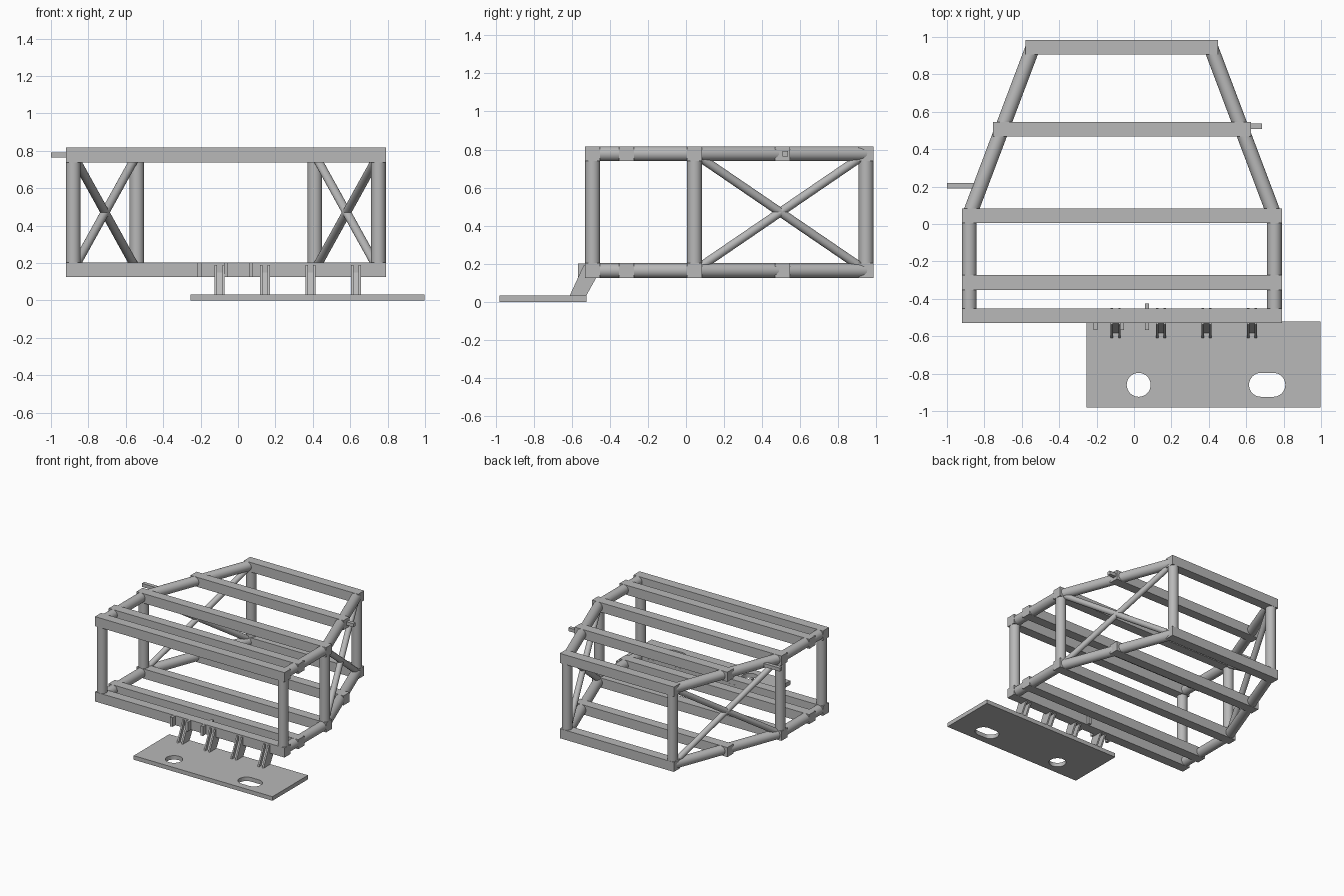
import bpy, bmesh, math
from mathutils import Vector, Matrix

cube = bpy.data.objects.get("Cube")
if cube:
    bpy.data.objects.remove(cube, do_unlink=True)

steel = bpy.data.materials.new("grey steel")
steel.use_nodes = True
COLOUR = (0.48, 0.48, 0.48, 1)
steel.diffuse_color = COLOUR
steel.node_tree.nodes["Principled BSDF"].inputs["Base Color"].default_value = COLOUR


def add_mesh(name, mesh):
    obj = bpy.data.objects.new(name, mesh)
    bpy.context.collection.objects.link(obj)
    mesh.materials.clear()
    mesh.materials.append(steel)
    return obj


def finish(name, bm):
    bmesh.ops.recalc_face_normals(bm, faces=bm.faces[:])
    mesh = bpy.data.meshes.new(name)
    bm.to_mesh(mesh)
    bm.free()
    return add_mesh(name, mesh)


def box(name, x, y, z):
    """Box from (min, max) ranges."""
    bm = bmesh.new()
    size = [r[1] - r[0] for r in (x, y, z)]
    mid = Vector([(r[0] + r[1]) / 2 for r in (x, y, z)])
    bmesh.ops.create_cube(bm, size=1, matrix=Matrix.Translation(mid) @ Matrix.Diagonal((*size, 1)))
    return finish(name, bm)


def tube(name, start, end, radius):
    """Smooth round bar between two points."""
    a, b = Vector(start), Vector(end)
    axis = b - a
    turn = axis.to_track_quat('Z', 'Y').to_matrix().to_4x4()
    bm = bmesh.new()
    bmesh.ops.create_cone(bm, cap_ends=True, segments=32, radius1=radius, radius2=radius,
                          depth=axis.length, matrix=Matrix.Translation((a + b) / 2) @ turn)
    for f in bm.faces:
        f.smooth = len(f.verts) == 4
    for e in bm.edges:
        e.smooth = all(f.smooth for f in e.link_faces)
    return finish(name, bm)


def prism(name, profile, x0, x1):
    """Extrude a (y, z) profile along x."""
    bm = bmesh.new()
    face = bm.faces.new([bm.verts.new((x0, y, z)) for y, z in profile])
    new = bmesh.ops.extrude_face_region(bm, geom=[face])["geom"]
    bmesh.ops.translate(bm, vec=(x1 - x0, 0, 0),
                        verts=[v for v in new if isinstance(v, bmesh.types.BMVert)])
    return finish(name, bm)


MID = -0.065                      # frame centre line
HALF = 0.039                      # half thickness of beams and tubes
LOW, HIGH = 0.164, 0.778          # frame levels
FRONT, KNEE, BACK = -0.49, 0.045, 0.945
WIDE, NARROW = 0.816, 0.476       # half distance between side tubes

# Square cross beams on both levels: y centre and half length
beams = {"front": (FRONT, 0.855), "second": (-0.313, 0.855), "knee": (KNEE, 0.855),
         "fourth": (0.506, 0.69), "back": (BACK, 0.515)}
for level, z in (("lower", LOW), ("upper", HIGH)):
    for label, (y, half) in beams.items():
        box(f"{level}_{label}_beam", (MID - half, MID + half),
            (y - HALF, y + HALF), (z - HALF, z + HALF))

# Round side tubes, posts and crossed braces
for side, s in (("right", -1), ("left", 1)):
    xw, xn = MID + s * WIDE, MID + s * NARROW
    for level, z in (("lower", LOW), ("upper", HIGH)):
        tube(f"{side}_{level}_straight_tube", (xw, FRONT, z), (xw, KNEE, z), HALF)
        tube(f"{side}_{level}_angled_tube", (xw, KNEE, z), (xn, BACK, z), HALF)
    for label, x, y in (("front", xw, FRONT), ("knee", xw, KNEE), ("back", xn, BACK)):
        tube(f"{side}_{label}_post", (x, y, LOW), (x, y, HIGH), HALF)
    tube(f"{side}_falling_brace", (xw, KNEE, HIGH), (xn, BACK, LOW), 0.023)
    tube(f"{side}_rising_brace", (xw, KNEE, LOW), (xn, BACK, HIGH), 0.023)

# Small side pegs
box("right_peg", (-1.0, -0.84), (0.19, 0.22), (0.764, 0.792))
box("left_peg", (0.58, 0.685), (0.507, 0.536), (0.764, 0.792))

# Clips on the lower front beam
for i, (x, back) in enumerate(((-0.205, -0.5), (-0.065, -0.5), (0.07, -0.425))):
    box(f"clip_{i + 1}", (x - 0.011, x + 0.011), (-0.568, back), (0.126, 0.202))

# Leaning channel supports between plate and frame
side_profile = [(-0.612, 0.03), (-0.525, 0.03), (-0.45, 0.165), (-0.475, 0.19), (-0.538, 0.19)]
web_profile = [(-0.585, 0.03), (-0.57, 0.03), (-0.495, 0.19), (-0.51, 0.19)]
for i in range(4):
    x = -0.098 + i * 0.243
    for label, s in (("right", -1), ("left", 1)):
        prism(f"support_{i + 1}_{label}_flange", side_profile, x + s * 0.027, x + s * 0.014)
    prism(f"support_{i + 1}_web", web_profile, x - 0.014, x + 0.014)


# Front plate with a round hole and a slot
def spline(curve, points):
    sp = curve.splines.new('POLY')
    sp.points.add(len(points) - 1)
    for p, (x, y) in zip(sp.points, points):
        p.co = (x, y, 0, 1)
    sp.use_cyclic_u = True


def slot(x, y, radius, stretch, n=32):
    pts = []
    for half, shift in ((0, stretch), (1, -stretch)):
        for k in range(n // 2 + (stretch > 0)):
            a = math.pi * half + 2 * math.pi * k / n
            # arc ends sit on the straight edges
            pts.append((x + shift + radius * math.sin(a), y - radius * math.cos(a)))
    return pts


outline = bpy.data.curves.new("plate_outline", 'CURVE')
outline.dimensions = '2D'
outline.fill_mode = 'BOTH'
outline.extrude = 0.0165
spline(outline, [(-0.255, -0.98), (0.997, -0.98), (0.997, -0.522), (-0.255, -0.522)])
spline(outline, slot(0.025, -0.86, 0.064, 0))
spline(outline, slot(0.712, -0.86, 0.064, 0.033))
helper = bpy.data.objects.new("plate_outline", outline)
bpy.context.collection.objects.link(helper)
bpy.context.view_layer.update()
plate_mesh = bpy.data.meshes.new_from_object(
    helper.evaluated_get(bpy.context.evaluated_depsgraph_get()))
bpy.data.objects.remove(helper, do_unlink=True)
plate_mesh.transform(Matrix.Translation((0, 0, 0.0165)))
for poly in plate_mesh.polygons:
    poly.use_smooth = False
add_mesh("front_plate", plate_mesh)
